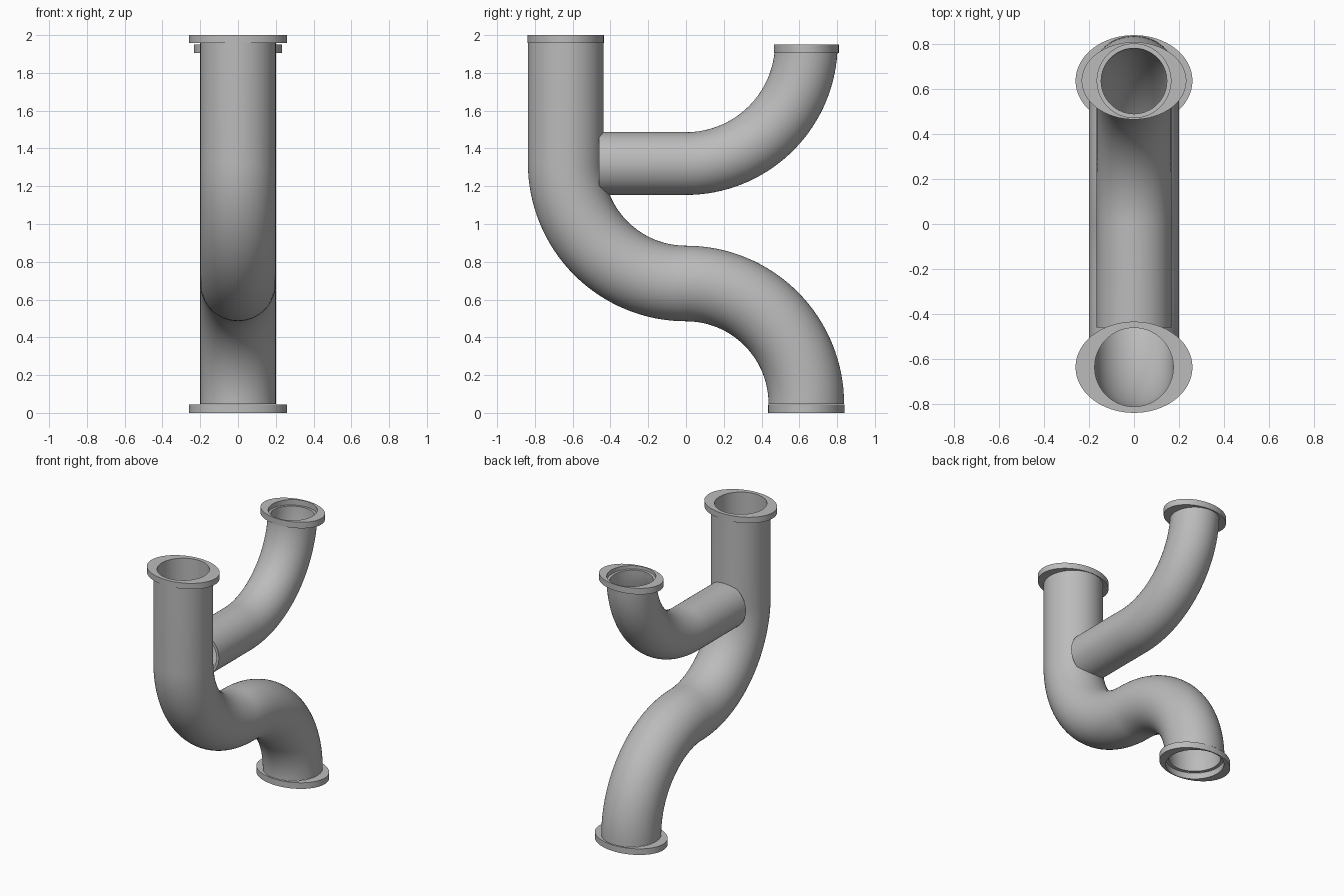
import bpy, bmesh
from math import sin, cos, pi, radians

cube = bpy.data.objects.get("Cube")
if cube:
    bpy.data.objects.remove(cube, do_unlink=True)

SIDES = 64
BEND = 0.637          # bend radius of every elbow

grey = bpy.data.materials.new("pipe grey")
grey.use_nodes = True
colour = (0.5, 0.5, 0.5, 1)
grey.diffuse_color = colour
grey.node_tree.nodes["Principled BSDF"].inputs["Base Color"].default_value = colour


def finish(name, rings):
    """Skin a closed chain of rings and smooth it."""
    bm = bmesh.new()
    loops = [[bm.verts.new(p) for p in ring] for ring in rings]
    for a, b in zip(loops, loops[1:] + loops[:1]):
        for i in range(SIDES):
            j = (i + 1) % SIDES
            bm.faces.new((a[i], a[j], b[j], b[i]))
    bmesh.ops.recalc_face_normals(bm, faces=bm.faces)
    mesh = bpy.data.meshes.new(name)
    bm.to_mesh(mesh)
    bm.free()
    mesh.materials.append(grey)
    obj = bpy.data.objects.new(name, mesh)
    bpy.context.collection.objects.link(obj)
    bpy.ops.object.select_all(action='DESELECT')
    obj.select_set(True)
    bpy.context.view_layer.objects.active = obj
    bpy.ops.object.shade_smooth_by_angle(angle=radians(35))


def ring(y, z, tilt, rx, ry):
    """Ring in the plane crossed by a path heading at angle tilt in YZ."""
    pts = []
    for i in range(SIDES):
        a = 2 * pi * i / SIDES
        s = ry * sin(a)
        pts.append((rx * cos(a), y - s * sin(tilt), z + s * cos(tilt)))
    return pts


def arc(cy, cz, start, end, turn, steps=32):
    """Path points (y, z, heading) around a centre; turn is +1 or -1."""
    out = []
    for i in range(steps + 1):
        a = radians(start + (end - start) * i / steps)
        out.append((cy + BEND * cos(a), cz + BEND * sin(a), a + turn * pi / 2))
    return out


def pipe(name, path, outer, inner):
    finish(name, [ring(*p, outer, outer) for p in path]
           + [ring(*p, inner, inner) for p in reversed(path)])


def flange(name, y, low, high, rx, ry, hole):
    finish(name, [ring(y, low, pi / 2, rx, ry), ring(y, high, pi / 2, rx, ry),
                  ring(y, high, pi / 2, hole, hole), ring(y, low, pi / 2, hole, hole)])


# Main S-shaped pipe: straight inlet, then two opposite elbows
main_path = [(-BEND, 1.998, -pi / 2)]
main_path += arc(0, 0.685 + BEND, 180, 270, 1)
main_path += arc(0, 0.685 - BEND, 90, 0, -1)[1:]
pipe("main_pipe", main_path, 0.2, 0.175)

# Branch pipe: straight stub against the main pipe, then an upward elbow
branch_path = [(-0.46, 1.32, 0)] + arc(0, 1.32 + BEND, 270, 356.5, 1)
pipe("branch_pipe", branch_path, 0.166, 0.146)

# Oval flanges at the three openings
flange("inlet_flange", -BEND, 1.957, 2.0, 0.26, 0.203, 0.175)
flange("outlet_flange", BEND, 0, 0.045, 0.26, 0.203, 0.196)
flange("branch_flange", BEND, 1.905, 1.95, 0.233, 0.172, 0.164)
